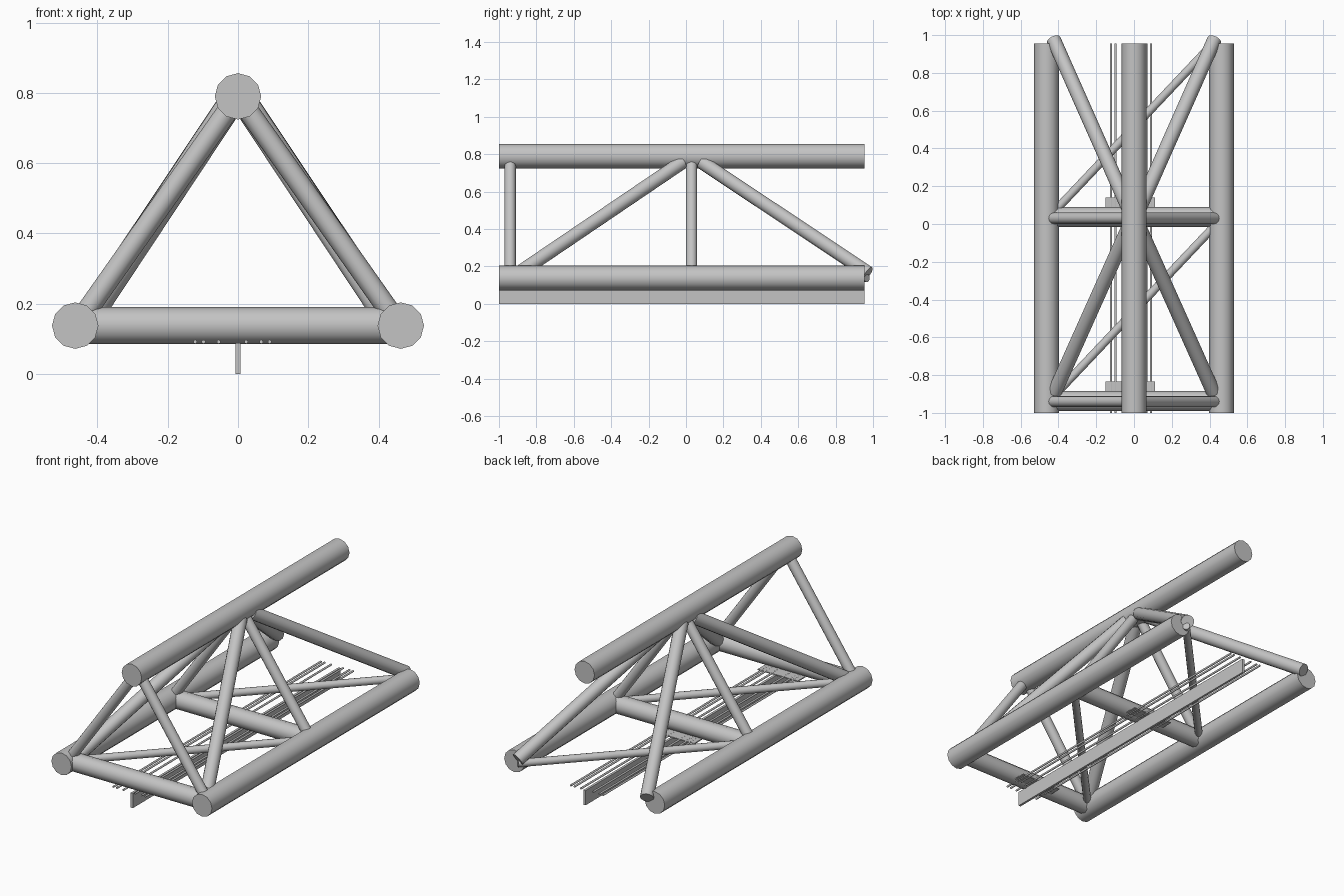
import bpy
import bmesh
import math
from mathutils import Vector

cube = bpy.data.objects.get("Cube")
if cube:
    bpy.data.objects.remove(cube, do_unlink=True)

# One plain steel colour for everything
steel = bpy.data.materials.new("steel_grey")
steel.use_nodes = True
grey = (0.55, 0.55, 0.55, 1)
steel.diffuse_color = grey
steel.node_tree.nodes["Principled BSDF"].inputs["Base Color"].default_value = grey


def finish(name, bm):
    mesh = bpy.data.meshes.new(name)
    bm.to_mesh(mesh)
    bm.free()
    mesh.materials.append(steel)
    obj = bpy.data.objects.new(name, mesh)
    bpy.context.collection.objects.link(obj)
    return obj


def tube(name, start, end, radius, sides=12):
    """Capped round bar between two points, smooth along its length."""
    a, b = Vector(start), Vector(end)
    bm = bmesh.new()
    bmesh.ops.create_cone(bm, cap_ends=True, segments=sides, radius1=radius,
                          radius2=radius, depth=(b - a).length)
    for f in bm.faces:
        f.smooth = len(f.verts) == 4
    for e in bm.edges:
        e.smooth = all(f.smooth for f in e.link_faces)
    bm.transform((b - a).to_track_quat('Z', 'Y').to_matrix().to_4x4())
    bmesh.ops.translate(bm, vec=(a + b) / 2, verts=bm.verts)
    return finish(name, bm)


def box(name, low, high):
    a, b = Vector(low), Vector(high)
    bm = bmesh.new()
    bmesh.ops.create_cube(bm, size=1)
    bmesh.ops.scale(bm, vec=b - a, verts=bm.verts)
    bmesh.ops.translate(bm, vec=(a + b) / 2, verts=bm.verts)
    return finish(name, bm)


FRONT, BACK = -1.0, 0.955
LOW_X, LOW_Z, TOP_Z = 0.463, 0.138, 0.79

# Three long chords
tube("top_chord", (0, FRONT, TOP_Z), (0, BACK, TOP_Z), 0.066)
for side, s in (("right", -1), ("left", 1)):
    tube(side + "_chord", (s * LOW_X, FRONT, LOW_Z), (s * LOW_X, BACK, LOW_Z), 0.066)

    # Leaning posts in each cross frame
    for frame, y in (("front", -0.94), ("middle", 0.03)):
        tube(f"{frame}_{side}_post", (s * 0.43, y, 0.18), (s * 0.025, y, 0.755), 0.03)

    # Side diagonals meeting at the middle of the top chord
    tube(f"front_{side}_diagonal", (s * 0.42, -0.89, 0.168), (s * 0.03, -0.02, 0.757), 0.038)
    tube(f"back_{side}_diagonal", (s * 0.425, 0.975, 0.165), (s * 0.03, 0.085, 0.757), 0.038)

# Floor cross bars, floor braces and cable trays
for frame, y in (("front", -0.937), ("middle", 0.037)):
    tube(frame + "_cross_bar", (-0.435, y, LOW_Z), (0.435, y, LOW_Z), 0.053)
    tube(frame + "_floor_brace", (-0.43, y + 0.02, LOW_Z), (0.43, y + 0.93, LOW_Z), 0.022)
    box(frame + "_cable_tray", (-0.152, y + 0.03, 0.09), (0.112, y + 0.103, 0.096))

# Hanging fin under the floor
box("hanging_fin", (-0.007, FRONT, 0), (0.007, BACK, 0.088))

# Thin cables, mirrored about the tray centre
for i, offset in enumerate((0.039, 0.082, 0.106)):
    for side, s in (("right", -1), ("left", 1)):
        x = -0.016 + s * offset
        tube(f"{side}_cable_{i + 1}", (x, FRONT, 0.092), (x, BACK, 0.092), 0.006, 6)
